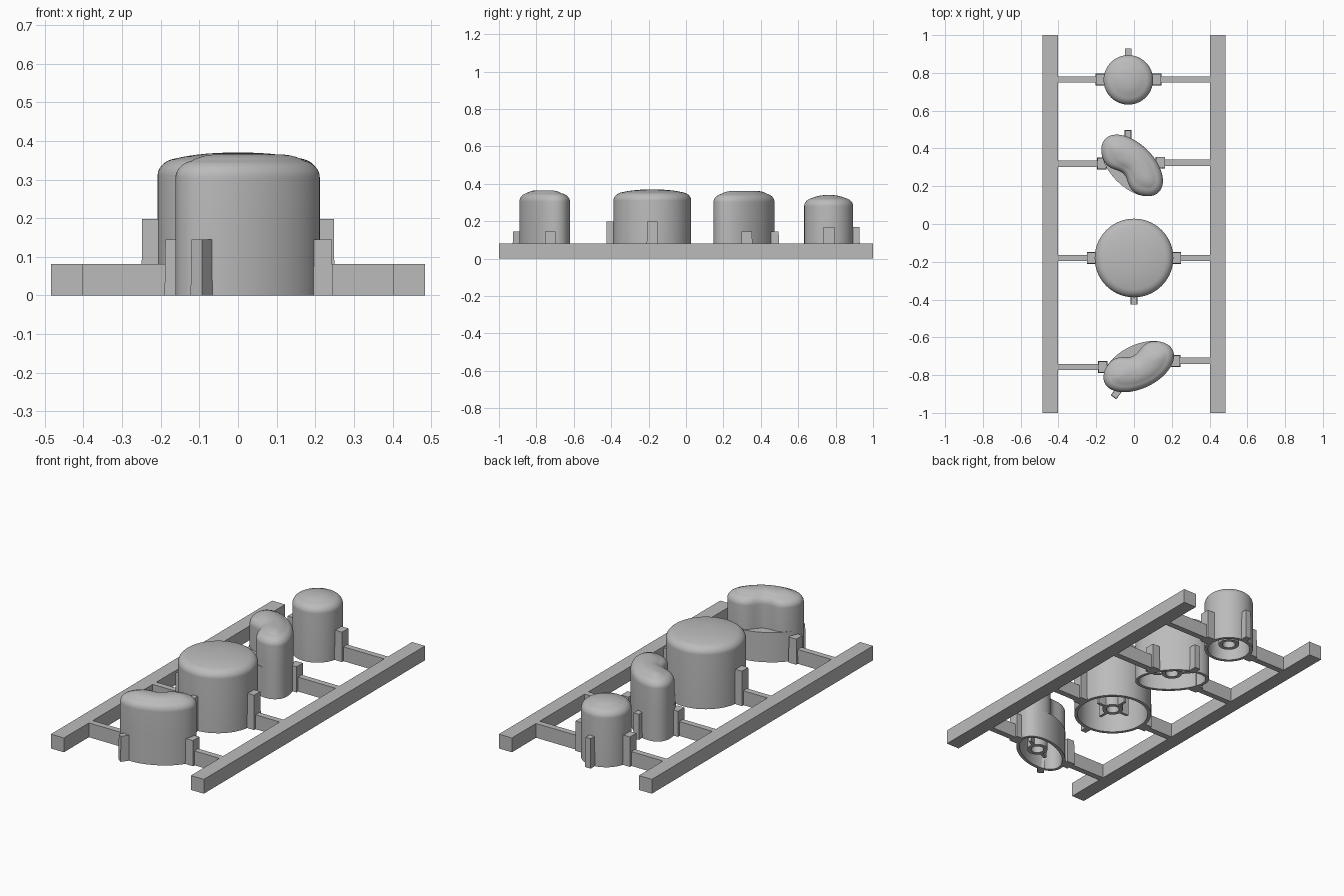
import bpy, bmesh
from math import sin, cos, pi, exp, radians
from mathutils import Matrix, Vector

if "Cube" in bpy.data.objects:
    bpy.data.objects.remove(bpy.data.objects["Cube"])

gray = bpy.data.materials.new("plastic gray")
gray.use_nodes = True
color = (0.5, 0.5, 0.5, 1)
gray.diffuse_color = color
gray.node_tree.nodes["Principled BSDF"].inputs["Base Color"].default_value = color

N = 72
RAIL_H = 0.082


def finish(name, bm, matrix=Matrix(), smooth=False):
    bmesh.ops.recalc_face_normals(bm, faces=bm.faces)
    mesh = bpy.data.meshes.new(name)
    bm.to_mesh(mesh)
    bm.free()
    mesh.materials.append(gray)
    obj = bpy.data.objects.new(name, mesh)
    obj.matrix_world = matrix
    bpy.context.collection.objects.link(obj)
    if smooth:
        bpy.ops.object.select_all(action='DESELECT')
        obj.select_set(True)
        bpy.context.view_layer.objects.active = obj
        bpy.ops.object.shade_smooth_by_angle(angle=radians(35))
    return obj


def box(name, x0, x1, y0, y1, z0, z1, matrix=Matrix(), taper=1.0):
    bm = bmesh.new()
    bmesh.ops.create_cube(bm, size=1)
    for v in bm.verts:
        k = taper if v.co.z > 0 else 1
        v.co = Vector(((x0 + x1) / 2 + v.co.x * k * (x1 - x0),
                       (y0 + y1) / 2 + v.co.y * k * (y1 - y0),
                       z0 + (v.co.z + 0.5) * (z1 - z0)))
    return finish(name, bm, matrix)


def ring(a, b, dip, t, z):
    """Oval outline, optionally dented on one side, shrunk by t to its spine."""
    pts = []
    for i in range(N):
        ang = 2 * pi * i / N
        u, v = a * cos(ang), b * sin(ang)
        if v > 0:
            v -= dip * exp(-(u / 0.07) ** 2) * min(1, v / b * 1.5)
        su = u * (1 - b / a)
        sv = -dip / 2 * exp(-(su / 0.07) ** 2)
        pts.append(Vector((u + (su - u) * t, v + (sv - v) * t, z)))
    return pts


def loft(name, rings, matrix, closed=False):
    bm = bmesh.new()
    loops = [[bm.verts.new(p) for p in r] for r in rings]
    pairs = list(zip(loops, loops[1:]))
    if closed:
        pairs.append((loops[-1], loops[0]))
    for lo, hi in pairs:
        for i in range(N):
            j = (i + 1) % N
            bm.faces.new((lo[i], lo[j], hi[j], hi[i]))
    bmesh.ops.remove_doubles(bm, verts=bm.verts, dist=0.0004)
    return finish(name, bm, matrix, True)


def button(name, x, y, a, b, dip, turn, top, ribs, rib_len):
    place = Matrix.Translation((x, y, 0)) @ Matrix.Rotation(radians(turn), 4, 'Z')
    wall = 0.018 / b
    ledge = 0.17
    # rounded crown, from the centre down to the shoulder
    rings, r_off, shoulder = [], 0.055, top - 0.06
    edge_t = r_off * (1 - cos(radians(75))) / b
    edge_z = shoulder + 0.045 * sin(radians(75))
    for k in range(7):
        s = k / 6
        rings.append(ring(a, b, dip, 1 + (edge_t - 1) * s, top + (edge_z - top) * s ** 2.4))
    for k in range(9, -1, -1):
        ang = radians(75 * k / 10)
        rings.append(ring(a, b, dip, r_off * (1 - cos(ang)) / b, shoulder + 0.045 * sin(ang)))
    # skirt, with a ledge under the dent
    if dip:
        rings += [ring(a, b, dip, 0, ledge), ring(a, b, 0, 0, ledge)]
    rings += [ring(a, b, 0, 0, 0), ring(a, b, 0, wall, 0)]
    # hollow inside
    if dip:
        rings += [ring(a, b, 0, wall, ledge - 0.02), ring(a, b, dip, wall, ledge - 0.02)]
    rings += [ring(a, b, dip, wall, top - 0.05), ring(a, b, dip, 1, top - 0.04)]
    loft(name + "_cap", rings, place)
    # hollow stem and its ribs
    c = Matrix.Translation((0, -dip * 0.4, 0))
    z0, z1 = 0.03, top - 0.035
    loft(name + "_stem", [ring(r, r, 0, 0, z) for r, z in
         ((0.055, z0), (0.055, z1), (0.034, z1), (0.034, z0))], place @ c, True)
    for k in range(ribs):
        spin = Matrix.Rotation(2 * pi * k / ribs, 4, 'Z')
        box(name + "_rib", 0.05, rib_len, -0.008, 0.008, z0, z1, place @ c @ spin)


def tab(name, x, y, sx, sy, h, turn=0):
    m = Matrix.Translation((x, y, 0)) @ Matrix.Rotation(radians(turn), 4, 'Z')
    box(name, -sx / 2, sx / 2, -sy / 2, sy / 2, 0, h, m, 0.92)


# frame rails
for side, sgn in (("left", 1), ("right", -1)):
    lo, hi = sorted((sgn * 0.402, sgn * 0.484))
    box(side + "_rail", lo, hi, -1, 1, 0, RAIL_H)

# buttons
button("front_bean", 0.025, -0.755, 0.2, 0.115, 0.052, 26, 0.365, 2, 0.1)
button("large_round", 0, -0.18, 0.208, 0.208, 0, 0, 0.37, 4, 0.105)
button("back_bean", -0.01, 0.31, 0.2, 0.115, 0.052, 135, 0.362, 2, 0.1)
button("small_round", -0.03, 0.763, 0.131, 0.131, 0, 0, 0.34, 0, 0)

# side tabs and cross bars: name, right tab (x, y), left tab (x, y), height
for name, (xr, yr), (xl, yl), h in (
        ("front_bean", (-0.165, -0.757), (0.22, -0.725), 0.145),
        ("large_round", (-0.225, -0.18), (0.225, -0.18), 0.198),
        ("back_bean", (-0.17, 0.32), (0.14, 0.325), 0.145),
        ("small_round", (-0.178, 0.765), (0.12, 0.765), 0.17)):
    tab(name + "_right_tab", xr, yr, 0.05, 0.062, h)
    tab(name + "_left_tab", xl, yl, 0.05, 0.062, h)
    box(name + "_right_bar", -0.402, xr, yr - 0.017, yr + 0.017, 0, RAIL_H)
    box(name + "_left_bar", xl, 0.402, yl - 0.017, yl + 0.017, 0, RAIL_H)

# single locating keys
tab("front_bean_key", -0.092, -0.895, 0.036, 0.055, 0.145, -36)
tab("large_round_key", 0, -0.402, 0.036, 0.05, 0.198)
tab("back_bean_key", -0.032, 0.468, 0.036, 0.06, 0.145)
tab("small_round_key", -0.03, 0.905, 0.036, 0.05, 0.17)
